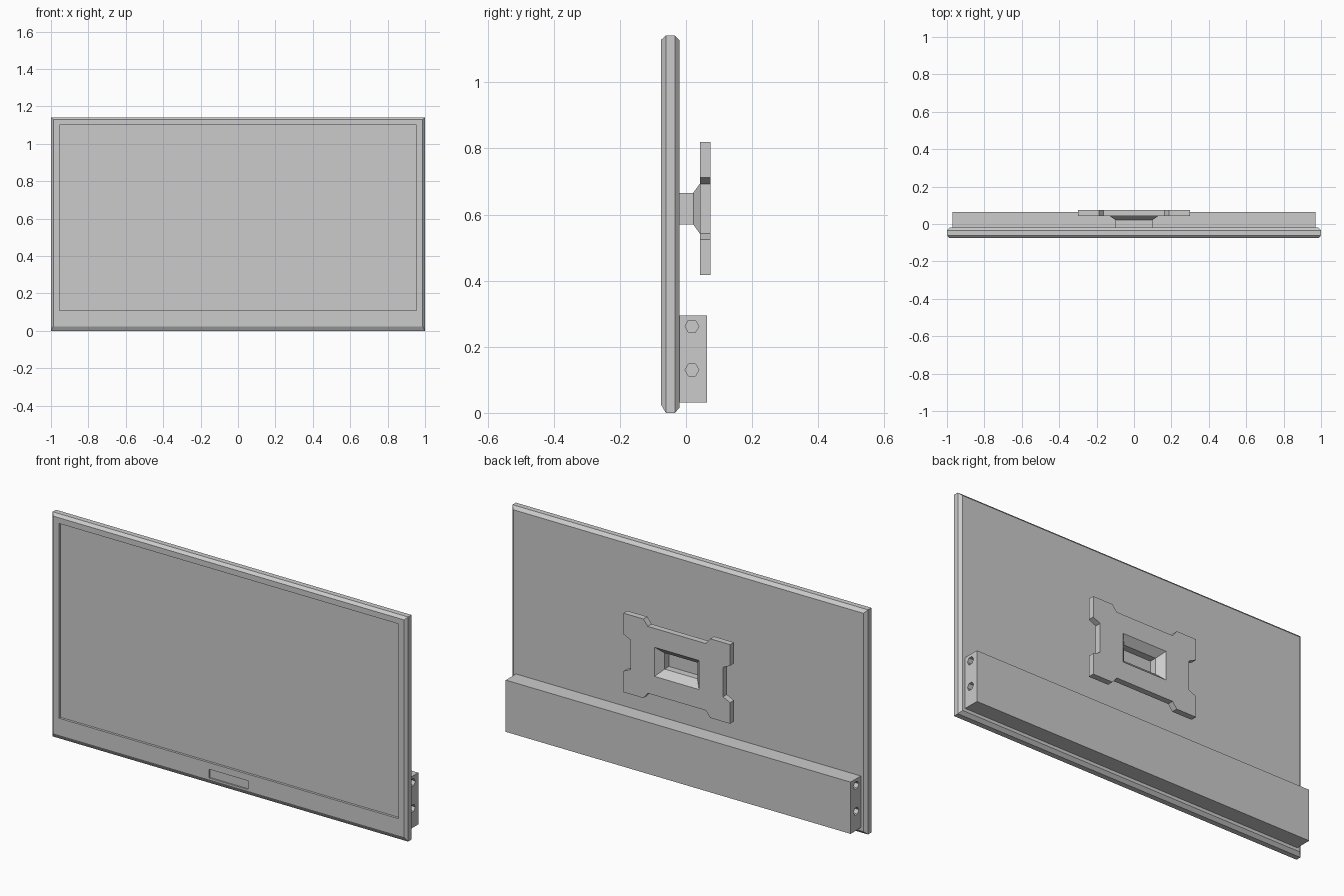
import bpy, bmesh, math

cube = bpy.data.objects.get("Cube")
if cube:
    bpy.data.objects.remove(cube, do_unlink=True)

GREY = (0.6, 0.6, 0.6, 1)
grey = bpy.data.materials.new("plain_grey")
grey.use_nodes = True
grey.diffuse_color = GREY
for node in grey.node_tree.nodes:
    if node.type == 'BSDF_PRINCIPLED':
        node.inputs["Base Color"].default_value = GREY


def loft(name, rings):
    """Closed solid skinned through rings that have equal point counts."""
    bm = bmesh.new()
    loops = [[bm.verts.new(p) for p in ring] for ring in rings]
    for a, b in zip(loops, loops[1:]):
        for i in range(len(a)):
            j = (i + 1) % len(a)
            bm.faces.new((a[i], a[j], b[j], b[i]))
    bm.faces.new(loops[0])
    bm.faces.new(loops[-1])
    bmesh.ops.recalc_face_normals(bm, faces=bm.faces)
    mesh = bpy.data.meshes.new(name)
    bm.to_mesh(mesh)
    bm.free()
    mesh.materials.append(grey)
    obj = bpy.data.objects.new(name, mesh)
    bpy.context.collection.objects.link(obj)
    return obj


def rect(y, half_x, z0, z1):
    return [(-half_x, y, z0), (half_x, y, z0), (half_x, y, z1), (-half_x, y, z1)]


def cut(obj, cutters):
    """Subtract the cutters and bake the result into the mesh."""
    for c in cutters:
        mod = obj.modifiers.new("cut", 'BOOLEAN')
        mod.operation = 'DIFFERENCE'
        mod.solver = 'EXACT'
        mod.object = c
    graph = bpy.context.evaluated_depsgraph_get()
    graph.update()
    baked = bpy.data.meshes.new_from_object(obj.evaluated_get(graph))
    obj.modifiers.clear()
    obj.data = baked


def discard(cutters):
    for c in cutters:
        bpy.data.objects.remove(c, do_unlink=True)


# Chamfered panel with a sunken screen
screen_panel = loft("screen_panel", [
    rect(-0.019, 0.985, 0.016, 1.126),
    rect(-0.034, 1.0, 0.0, 1.142),
    rect(-0.061, 1.0, 0.0, 1.142),
    rect(-0.075, 0.987, 0.024, 1.129),
    rect(-0.075, 0.955, 0.11, 1.10),
    rect(-0.063, 0.955, 0.11, 1.10),
])

# Small sunken window in the lower bezel
window = [loft("window_cutter", [rect(-0.1, 0.11, 0.032, 0.076),
                                 rect(-0.068, 0.11, 0.032, 0.076)])]
cut(screen_panel, window)
discard(window)

# Rear housing with two hexagonal sockets at each end
rear_housing = loft("rear_housing", [rect(-0.022, 0.97, 0.032, 0.295),
                                     rect(0.063, 0.97, 0.032, 0.295)])


def hexagon(x, y, z, r):
    return [(x, y + r * math.cos(k * math.pi / 3), z + r * math.sin(k * math.pi / 3))
            for k in range(6)]


sockets = [loft("socket_cutter", [hexagon(side * x, 0.018, z, 0.021) for x in (0.93, 1.0)])
           for side in (-1, 1) for z in (0.13, 0.262)]
cut(rear_housing, sockets)
discard(sockets)

# Wall mount: notched plate on a flared neck
MID = 0.618


def mount_rect(y, half_x, half_z):
    return rect(y, half_x, MID - half_z, MID + half_z)


quarter = [(0.26, 0.075), (0.3, 0.094), (0.3, 0.201),
           (0.188, 0.201), (0.163, 0.17)]
half = quarter + [(-x, z) for x, z in reversed(quarter)]
outline = half + [(-x, -z) for x, z in half]
mount_plate = loft("mount_plate", [[(x, y, MID + z) for x, z in outline]
                                   for y in (0.043, 0.074)])
mount_neck = loft("mount_neck", [
    mount_rect(-0.022, 0.1, 0.048),
    mount_rect(0.022, 0.1, 0.048),
    mount_rect(0.043, 0.13, 0.077),
])

# Funnel opening through the plate into the neck
funnel = [loft("funnel_cutter", [
    mount_rect(0.005, 0.092, 0.041),
    mount_rect(0.04, 0.092, 0.041),
    mount_rect(0.074, 0.125, 0.074),
    mount_rect(0.1, 0.125, 0.074),
])]
for part in (mount_plate, mount_neck):
    cut(part, funnel)
discard(funnel)
